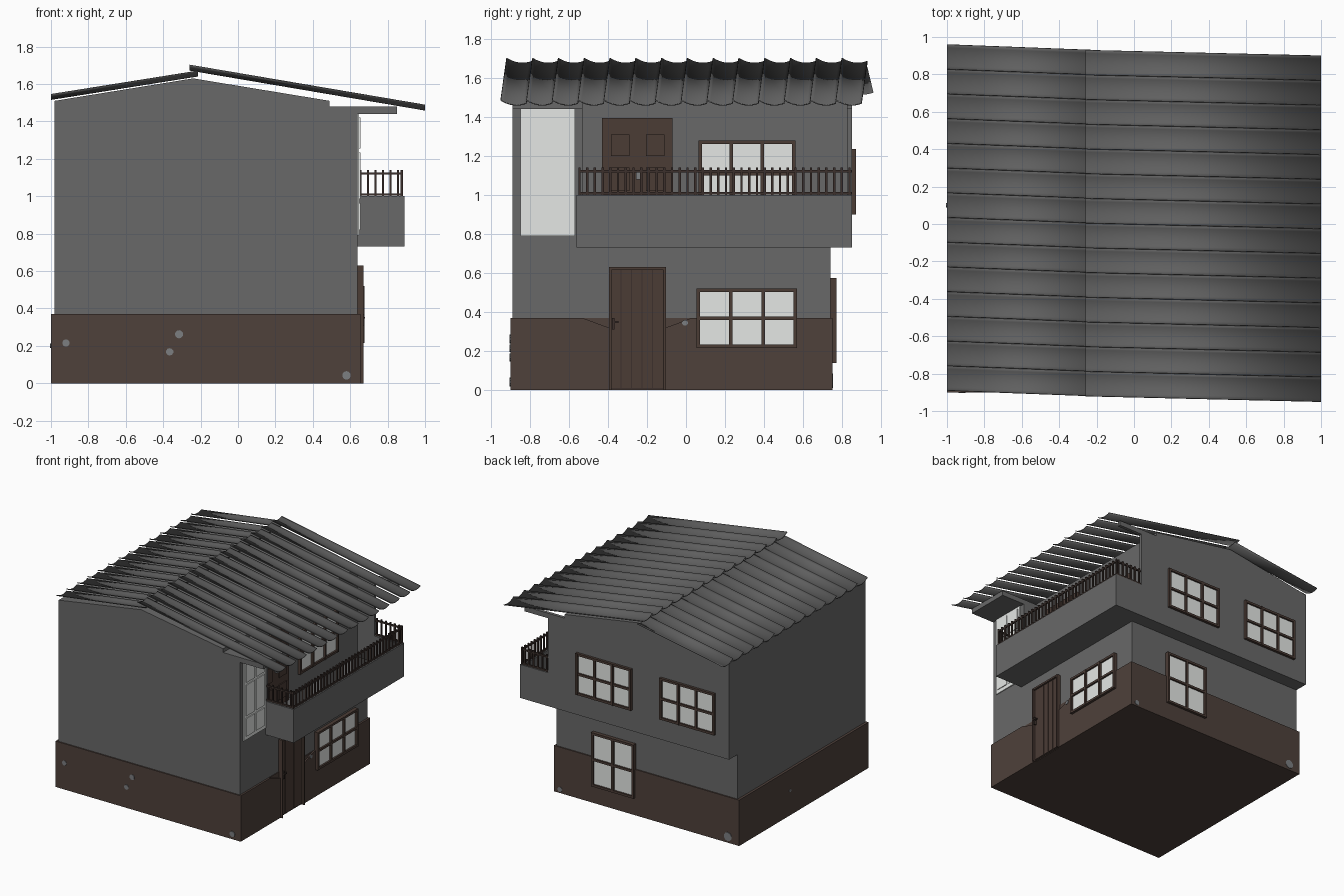
import bpy, bmesh, math
from mathutils import Vector

if "Cube" in bpy.data.objects:
    bpy.data.objects.remove(bpy.data.objects["Cube"])


def mat(name, r, g, b):
    m = bpy.data.materials.new(name)
    m.diffuse_color = (r, g, b, 1)
    m.use_nodes = True
    m.node_tree.nodes["Principled BSDF"].inputs["Base Color"].default_value = m.diffuse_color
    return m


WALL = mat("grey plaster", .14, .14, .14)
ROOF = mat("grey roof tile", .115, .115, .115)
BASE = mat("brown plinth", .077, .052, .043)
WOOD = mat("brown wood", .07, .045, .036)
DARK = mat("dark wood", .045, .03, .025)
WHITE = mat("white pane", .78, .8, .78)
STONE = mat("grey stone", .2, .21, .22)


def finish(bm, name, m):
    bmesh.ops.recalc_face_normals(bm, faces=bm.faces)
    me = bpy.data.meshes.new(name)
    bm.to_mesh(me)
    bm.free()
    me.materials.append(m)
    o = bpy.data.objects.new(name, me)
    bpy.context.collection.objects.link(o)
    return o


def add_box(bm, x0, x1, y0, y1, z0, z1):
    r = bmesh.ops.create_cube(bm, size=1)
    for v in r["verts"]:
        v.co = Vector((x0 + (v.co.x + .5) * (x1 - x0), y0 + (v.co.y + .5) * (y1 - y0),
                       z0 + (v.co.z + .5) * (z1 - z0)))


def boxes(name, m, *list_of_boxes):
    bm = bmesh.new()
    for b in list_of_boxes:
        add_box(bm, *b)
    return finish(bm, name, m)


def prism(name, m, pts, offset):
    # extrude a closed outline along an offset vector
    bm = bmesh.new()
    f = bm.faces.new([bm.verts.new(p) for p in pts])
    r = bmesh.ops.extrude_face_region(bm, geom=[f])
    bmesh.ops.translate(bm, vec=offset,
                        verts=[g for g in r["geom"] if isinstance(g, bmesh.types.BMVert)])
    return finish(bm, name, m)


def on_face(axis, p, d0, d1, a0, a1, z0, z1):
    # box standing on a wall that faces +x or +y, from depth d0 to d1
    if axis == "x":
        return (p + d0, p + d1, a0, a1, z0, z1)
    return (a0, a1, p + d0, p + d1, z0, z1)


def window(name, axis, p, a0, a1, z0, z1, cols, rows, t=.018):
    boxes(name + "_glass", WHITE, on_face(axis, p, -.01, .006, a0 + .005, a1 - .005, z0 + .005, z1 - .005))
    bars = []
    for i in range(cols + 1):
        a = a0 + (a1 - a0 - t) * i / cols
        bars.append(on_face(axis, p, -.01, .022, a, a + t, z0, z1))
    for j in range(rows + 1):
        z = z0 + (z1 - z0 - t) * j / rows
        bars.append(on_face(axis, p, -.01, .02, a0 + .001, a1 - .001, z, z + t))
    boxes(name + "_frame", WOOD, *bars)


# walls: ground floor, gabled upper floor, front bay and back wing wall
boxes("ground_floor_wall", WALL, (-.98, .64, -.89, .74, .01, .75))
prism("upper_floor_wall", WALL,
      [(x, -.89, z) for x, z in ((-.98, .73), (.49, .73), (.49, 1.51), (-.24, 1.63), (-.98, 1.51))],
      (0, 1.74, 0))
boxes("front_bay", WALL, (.48, .64, -.89, -.53, .73, 1.48))
boxes("back_wing_wall", WALL, (.48, .64, .825, .85, .73, 1.48))
boxes("bay_canopy", WALL, (.63, .85, -.89, -.53, 1.44, 1.48))
boxes("wing_beam", WALL, (.63, .85, .825, .85, 1.44, 1.48))

# balcony: floor and parapet
boxes("balcony", WALL, (.48, .89, -.56, .85, .73, .79), (.862, .89, -.56, .85, .78, 1.0),
      (.64, .87, -.56, -.532, .78, 1.0), (.64, .87, .822, .85, .78, 1.0))

# railing
rail = []
R = .006
for z in (1.003, 1.115):
    rail += [(.87, .882, -.552, .848, z, z + .012)]
    rail += [(.64, .88, y - R, y + R, z, z + .012) for y in (-.546, .838)]
for i in range(36):
    y = -.546 + 1.384 * i / 35
    rail.append((.87, .882, y - R, y + R, 1.0, 1.14))
for i in range(6):
    x = .655 + .04 * i
    rail += [(x - R, x + R, y - R, y + R, 1.0, 1.14) for y in (-.546, .838)]
boxes("balcony_railing", DARK, *rail)

# plinth with a dipped edge either side of the door
boxes("plinth", BASE, (-1, .645, -.90, .75, 0, .37))
X = .64
prism("plinth_front_left", BASE, [(X, y, z) for y, z in
      ((-.90, 0), (-.39, 0), (-.39, .318), (-.53, .37), (-.90, .37))], (.015, 0, 0))
prism("plinth_front_right", BASE, [(X, y, z) for y, z in
      ((-.11, 0), (.75, 0), (.75, .37), (.03, .37), (-.11, .318))], (.015, 0, 0))

# ground floor plank door
boxes("entrance_door", WOOD, *[(.63, .656, -.385 + .054 * i, -.335 + .054 * i, .012, .615) for i in range(5)])
boxes("entrance_door_backing", DARK, (.63, .65, -.385, -.115, .005, .62))
boxes("entrance_door_frame", WOOD, (.63, .672, -.395, -.383, 0, .63), (.63, .672, -.115, -.103, 0, .63),
      (.63, .671, -.395, -.103, .615, .63))
boxes("entrance_door_handle", DARK, (.65, .675, -.378, -.366, .31, .37), (.66, .68, -.378, -.345, .345, .355))

# balcony door with raised panels
boxes("balcony_door", WOOD, (.48, .505, -.43, -.07, .785, 1.395))
boxes("balcony_door_panels", WOOD, *[(.5, .513, y, y + .095, z, z + h)
      for y in (-.385, -.205) for z, h in ((1.20, .11), (1.02, .12), (.84, .12))])
boxes("balcony_door_handle", STONE, (.5, .53, -.255, -.235, 1.08, 1.12))

# tall white panelled shutter door on the bay
boxes("white_door", WHITE, (.63, .648, -.848, -.57, .79, 1.44))
boxes("white_door_panels", WHITE, *[(.64, .654, y, y + .105, z0, z1)
      for y in (-.825, -.697) for z0, z1 in ((.82, .965), (.985, 1.235), (1.255, 1.42))])

# windows
window("ground_window", "x", .655, .055, .57, .215, .52, 3, 2)
window("balcony_window", "x", .49, .065, .56, .94, 1.28, 3, 2)
window("back_window_right", "y", .85, -.115, .38, .90, 1.235, 3, 2)
window("back_window_left", "y", .85, -.86, -.37, .90, 1.235, 3, 2)
window("back_ground_window", "y", .75, -.07, .31, .14, .575, 2, 2)


# roof: rows of dished tiles, each stepping down onto the next
def roof(name, xa, za, ya, xb, zb, yb, n=14, seg=8):
    bm = bmesh.new()
    w = 1.85 / n
    for i in range(n):
        pairs = []
        for s in range(seg + 1):
            u = s / seg
            h = .026 * ((u - .62) / .62) ** 2
            y = w * (i + u)
            pairs.append((bm.verts.new((xa, ya + y, za + h)), bm.verts.new((xb, yb + y, zb + h))))
        for (a, b), (c, d) in zip(pairs, pairs[1:]):
            bm.faces.new((a, b, d, c))
    o = finish(bm, name, ROOF)
    for p in o.data.polygons:
        if p.normal.z < 0:
            p.flip()
    sol = o.modifiers.new("thickness", "SOLIDIFY")
    sol.thickness = .006
    sol.offset = 0
    bpy.ops.object.select_all(action="DESELECT")
    o.select_set(True)
    bpy.context.view_layer.objects.active = o
    bpy.ops.object.shade_smooth_by_angle(angle=math.radians(35))


roof("roof_right_slope", -.26, 1.675, -.92, 1.0, 1.461, -.95)
roof("roof_left_slope", -1.0, 1.518, -.89, -.215, 1.643, -.92)

# exposed round stones on the plinth
bm = bmesh.new()
for x, y, z, r, ax in ((-.92, -.9, .215, .02, "y"), (-.315, -.9, .262, .022, "y"), (-.365, -.9, .168, .02, "y"),
                       (.58, -.9, .042, .023, "y"), (-.9, .75, .05, .035, "y"), (.6, .75, .03, .02, "y"),
                       (.655, -.005, .345, .015, "x"), (-1, .1, .2, .012, "x")):
    v = bmesh.ops.create_cone(bm, cap_ends=True, segments=10, radius1=r, radius2=r, depth=.008)["verts"]
    for q in v:
        c = q.co.copy()
        q.co = Vector((c.x, c.z, c.y) if ax == "y" else (c.z, c.x, c.y)) + Vector((x, y, z))
finish(bm, "plinth_stones", STONE)
